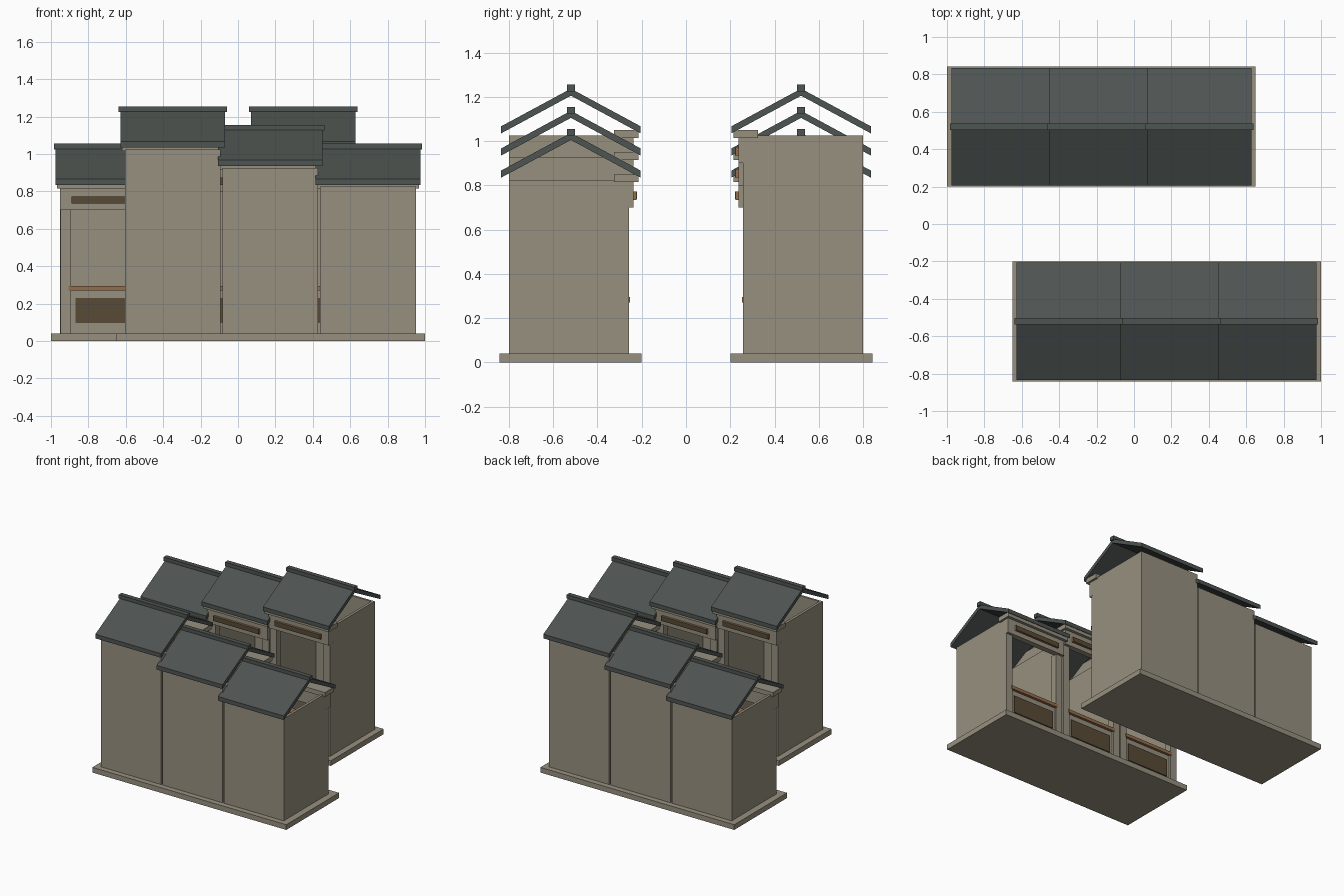
import bpy, bmesh
from math import pi
from mathutils import Matrix

if "Cube" in bpy.data.objects:
    bpy.data.objects.remove(bpy.data.objects["Cube"])


def material(name, rgb):
    m = bpy.data.materials.new(name)
    m.diffuse_color = (*rgb, 1)
    m.use_nodes = True
    m.node_tree.nodes["Principled BSDF"].inputs["Base Color"].default_value = m.diffuse_color
    return m


STONE = material("stone", (0.31, 0.28, 0.215))
SLATE = material("slate", (0.076, 0.089, 0.083))
DARK = material("dark_wood", (0.098, 0.069, 0.037))
WOOD = material("orange_wood", (0.30, 0.155, 0.07))


def finish(name, bm, mat, turn):
    # turn = 0 for the back row, 180 degrees for the facing front row
    bm.transform(Matrix.Rotation(turn, 4, 'Z'))
    bmesh.ops.recalc_face_normals(bm, faces=bm.faces)
    me = bpy.data.meshes.new(name)
    bm.to_mesh(me)
    bm.free()
    me.materials.append(mat)
    ob = bpy.data.objects.new(name, me)
    bpy.context.collection.objects.link(ob)


def box(name, x, y, z, mat, turn):
    bm = bmesh.new()
    bmesh.ops.create_cube(bm, size=1)
    for v in bm.verts:
        v.co = [r[0] if c < 0 else r[1] for c, r in zip(v.co, (x, y, z))]
    finish(name, bm, mat, turn)


def roof(name, x, profile, turn):
    # extrude a y-z chevron profile along x
    bm = bmesh.new()
    face = bm.faces.new([bm.verts.new((x[0], *p)) for p in profile])
    ext = bmesh.ops.extrude_face_region(bm, geom=[face])
    for v in ext["geom"]:
        if isinstance(v, bmesh.types.BMVert):
            v.co.x = x[1]
    finish(name, bm, SLATE, turn)


def house(cx, top, turn):
    def mid(half):
        return (cx - half, cx + half)

    # hollow walls, open at the top
    box("back_wall", mid(0.256), (0.785, 0.80), (0.04, top), STONE, turn)
    for s in (-1, 1):
        side = sorted((cx + s * 0.254, cx + s * 0.234))
        box("side_wall", side, (0.257, 0.785), (0.04, top), STONE, turn)
        post = sorted((cx + s * 0.255, cx + s * 0.20))
        box("front_post", post, (0.257, 0.31), (0.04, top - 0.12), STONE, turn)
    # shop front: low wall, panel, counter
    box("counter_wall", mid(0.20), (0.272, 0.30), (0.04, 0.27), STONE, turn)
    box("counter_panel", mid(0.175), (0.265, 0.272), (0.095, 0.23), DARK, turn)
    box("counter_top", mid(0.21), (0.252, 0.31), (0.27, 0.295), WOOD, turn)
    # fascia with sign board, cornice above
    box("fascia", mid(0.256), (0.237, 0.28), (top - 0.125, top), STONE, turn)
    box("sign_board", mid(0.195), (0.225, 0.237), (top - 0.09, top - 0.052), WOOD, turn)
    box("sign_plate", mid(0.194), (0.222, 0.225), (top - 0.089, top - 0.053), DARK, turn)
    box("cornice", mid(0.272), (0.215, 0.325), (top - 0.01, top + 0.025), STONE, turn)
    # pitched roof and ridge cap
    e, r = top + 0.01, top + 0.18
    roof("roof", mid(0.28), [(0.205, e), (0.52, r), (0.835, e),
                             (0.835, e + 0.032), (0.52, r + 0.032), (0.205, e + 0.032)], turn)
    box("ridge_cap", mid(0.29), (0.502, 0.538), (top + 0.2, top + 0.23), SLATE, turn)


# two identical terraces facing each other across the street
for turn in (0, pi):
    box("plinth", (-1.0, 0.65), (0.20, 0.842), (0, 0.04), STONE, turn)
    for i in range(3):
        house(-0.695 + 0.522 * i, 0.825 + 0.1 * i, turn)
